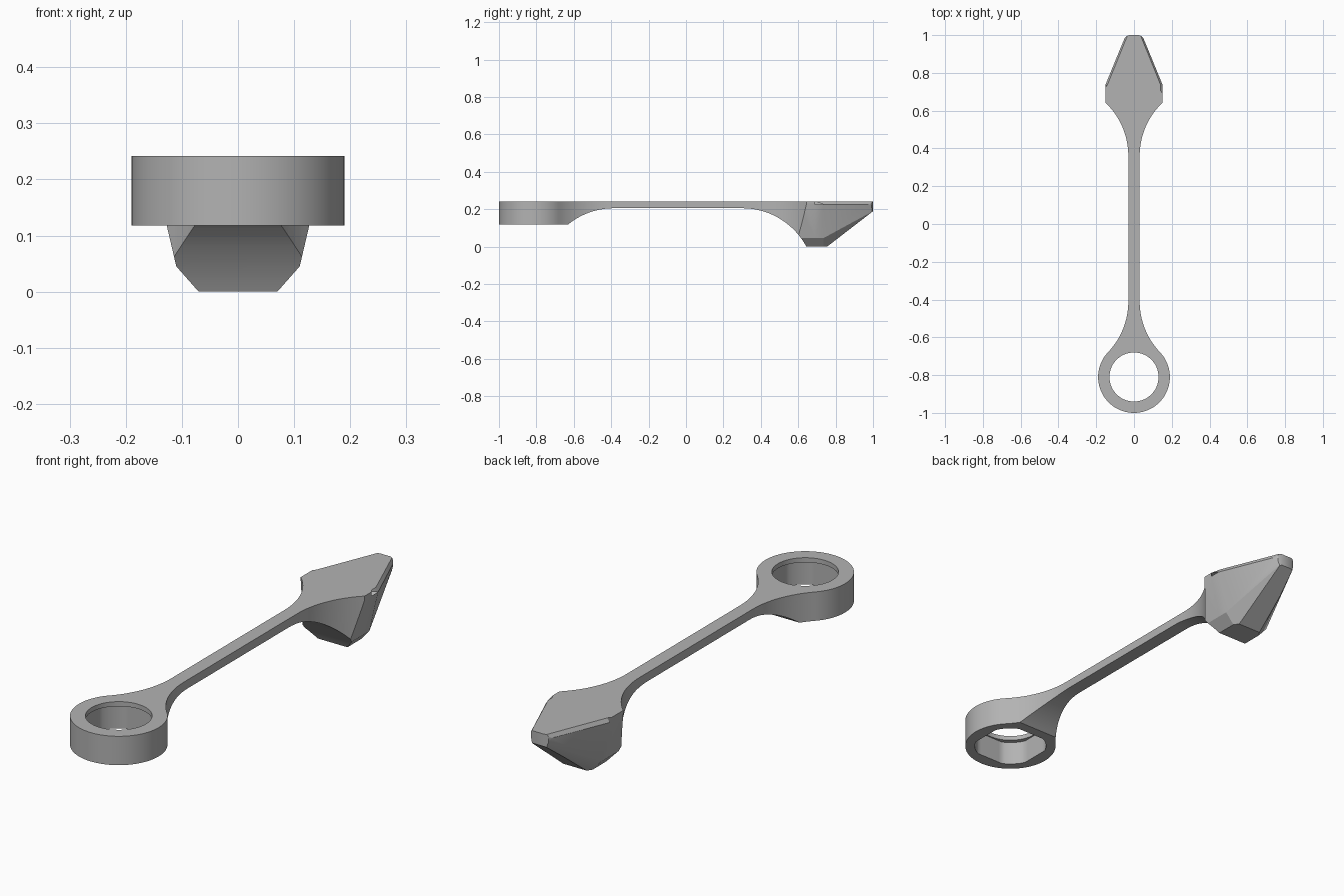
import bpy, bmesh, math

cube = bpy.data.objects.get("Cube")
if cube:
    bpy.data.objects.remove(cube)

TOP, RING_BASE, SHAFT_BASE = 0.242, 0.118, 0.205
RING_Y, RING_R, HOLE_R, FILLET = -0.81, 0.19, 0.13, 0.39

grey = bpy.data.materials.new("grey")
grey.use_nodes = True
grey.diffuse_color = (0.45, 0.45, 0.45, 1)
grey.node_tree.nodes["Principled BSDF"].inputs["Base Color"].default_value = (0.45, 0.45, 0.45, 1)


def loft(name, rings):
    """Skin a list of equal closed rings and cap both ends."""
    bm = bmesh.new()
    rows = [[bm.verts.new(p) for p in ring] for ring in rings]
    n = len(rows[0])
    for a, b in zip(rows, rows[1:]):
        for i in range(n):
            j = (i + 1) % n
            bm.faces.new((a[i], a[j], b[j], b[i]))
    bm.faces.new(rows[0])
    bm.faces.new(rows[-1])
    bmesh.ops.recalc_face_normals(bm, faces=bm.faces)
    mesh = bpy.data.meshes.new(name)
    bm.to_mesh(mesh)
    bm.free()
    mesh.materials.append(grey)
    ob = bpy.data.objects.new(name, mesh)
    bpy.context.collection.objects.link(ob)
    return ob


def upright(name, pts, z0, z1):
    return loft(name, [[(x, y, z) for x, y in pts] for z in (z0, z1)])


def arc(cx, cy, r, a0, a1, n):
    """Points on an arc, angles in radians."""
    return [(cx + r * math.cos(a0 + (a1 - a0) * i / n),
             cy + r * math.sin(a0 + (a1 - a0) * i / n)) for i in range(n + 1)]


def boolean(ob, cutter, operation):
    mod = ob.modifiers.new(operation, 'BOOLEAN')
    mod.object = cutter
    mod.operation = operation
    mod.solver = 'EXACT'
    bpy.context.view_layer.objects.active = ob
    bpy.ops.object.modifier_apply(modifier=mod.name)
    bpy.data.objects.remove(cutter)


# Plan outline: ring, flare, shaft, flare, pointed head
half_shaft = 0.03
flare_y = RING_Y + 0.4
tangent = math.atan2(0.4, half_shaft + FILLET)
right = arc(0, RING_Y, RING_R, -math.pi / 2, tangent, 40)
right += arc(half_shaft + FILLET, flare_y, FILLET, math.pi + tangent, math.pi, 16)[1:]
head_turn = math.acos(1 - 0.122 / FILLET)
right += arc(half_shaft + FILLET, 0.36, FILLET, math.pi, math.pi - head_turn, 16)
right += [(0.16, 0.73), (0.05, 0.982), (0.042, 0.993), (0.025, 1.0)]
left = [(-x, y) for x, y in reversed(right[1:])]
pointer = upright("pointer_with_ring", right + left, -0.1, TOP)

# Side profile: thin shaft swelling into the ring and the deep head
ring_turn = math.acos(1 - (SHAFT_BASE - RING_BASE) / FILLET)
head_drop = math.acos(1 - SHAFT_BASE / FILLET)
up = math.pi / 2
side = [(-1.1, 0.3), (-1.1, RING_BASE)]
side += arc(-0.385, SHAFT_BASE - FILLET, FILLET, up + ring_turn, up, 14)
side += arc(0.3, SHAFT_BASE - FILLET, FILLET, up, up - head_drop, 20)
side += [(0.755, 0), (1.1, 0.266), (1.1, 0.3)]
profile = loft("side_profile", [[(x, y, z) for y, z in side] for x in (-0.4, 0.4)])
boolean(pointer, profile, 'INTERSECT')

# Drafted and chamfered sides of the head
wide = [(0.3, -0.05), (0.3, 0.045), (0.3, 0.225), (0.3, 0.28)]
deep = [(0.026, -0.05), (0.11, 0.045), (0.152, 0.225), (0.152, 0.28)]
start = deep[:3] + [(0.118, 0.28)]
tip = [(0.005, 0.16), (0.028, 0.2), (0.035, 0.225), (0.005, 0.28)]
stations = [(-1.2, wide), (0.2, wide), (0.3, deep), (0.69, deep), (0.735, start), (1.02, tip)]
envelope = loft("head_envelope", [
    [(x, y, z) for x, z in s] + [(-x, y, z) for x, z in reversed(s)] for y, s in stations])
boolean(pointer, envelope, 'INTERSECT')

# Round hole with a thin lip, and a flat-sided socket below it
hole = upright("hole", arc(0, RING_Y, HOLE_R, 0, math.tau, 64)[:-1], 0, 0.4)
boolean(pointer, hole, 'DIFFERENCE')
socket_pts = []
for i in range(72):
    c, s = math.cos(math.tau * i / 72), math.sin(math.tau * i / 72)
    r = min(0.15, 0.135 / max(abs(c), abs(s)))
    socket_pts.append((r * c, RING_Y + r * s))
boolean(pointer, upright("socket", socket_pts, 0, 0.222), 'DIFFERENCE')

# Smooth the curved walls, keep the edges sharp
bpy.ops.object.select_all(action='DESELECT')
pointer.select_set(True)
bpy.context.view_layer.objects.active = pointer
bpy.ops.object.shade_smooth_by_angle(angle=math.radians(25))
